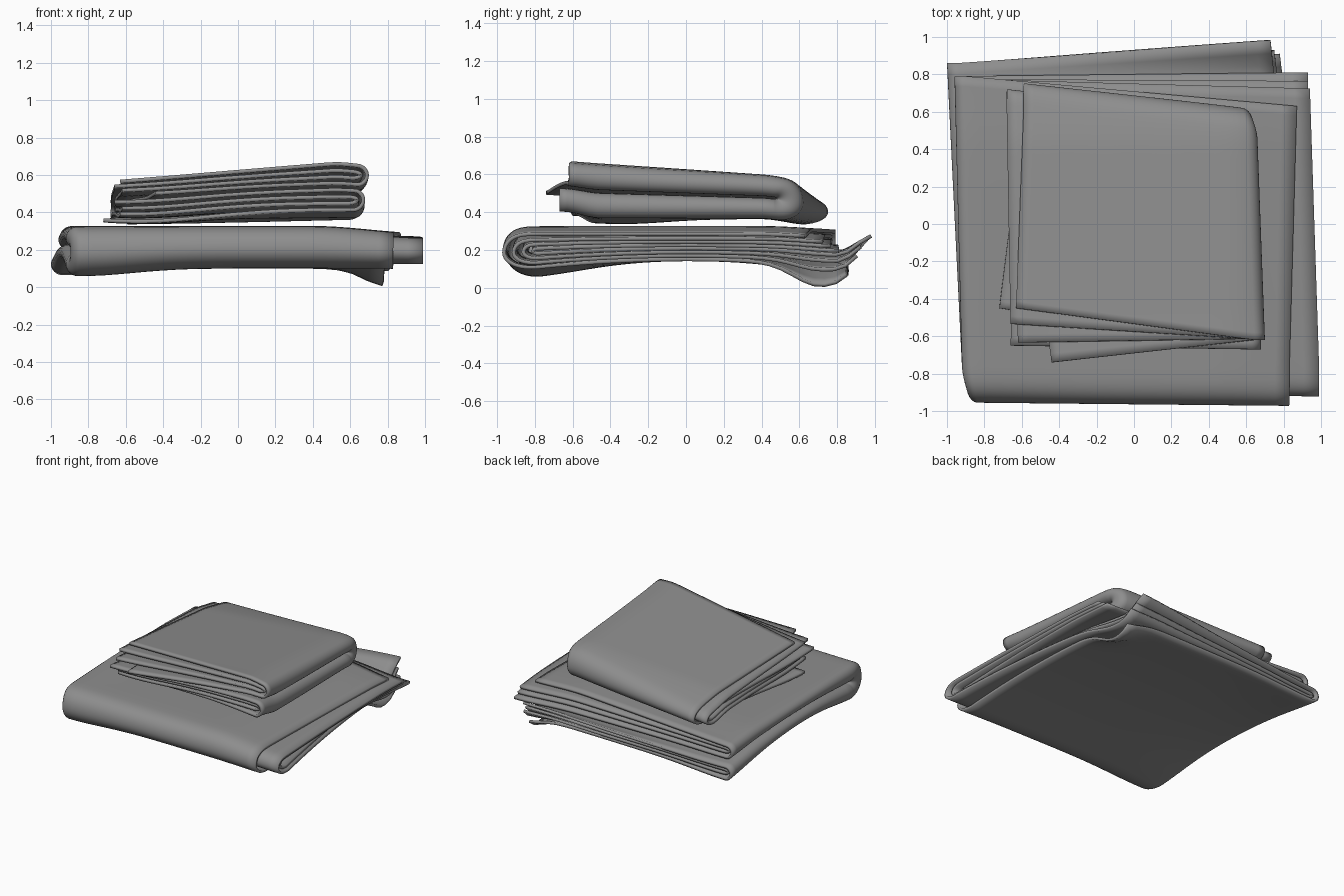
import bpy
import bmesh
from math import pi, sin, cos, exp

cube = bpy.data.objects.get("Cube")
if cube:
    bpy.data.objects.remove(cube, do_unlink=True)

grey = bpy.data.materials.new("grey_cloth")
grey.use_nodes = True
colour = (0.27, 0.27, 0.27, 1)
grey.diffuse_color = colour
grey.node_tree.nodes["Principled BSDF"].inputs["Base Color"].default_value = colour

NS, NT = 56, 80      # steps across the cloth and along the fold


def smooth(a, b, x):
    k = min(max((x - a) / (b - a), 0), 1)
    return k * k * (3 - 2 * k)


def bump(x, y, cx, cy, r):
    return exp(-((x - cx) ** 2 + (y - cy) ** 2) / r ** 2)


# Height maps: underside and top of each folded towel
def large_height(x, y, h):
    low = 0.145 - 0.05 * (y / 0.85) ** 2
    low -= 0.045 * bump(x, y, -0.85, -0.8, 0.4) + 0.03 * bump(x, y, -0.95, 0.85, 0.4)
    high = 0.325 - 0.04 * smooth(0.4, 1, x) - 0.02 * smooth(0.4, 0.9, y)
    droop = 0.14 * bump(x, y, 0.8, 0.7, 0.18) * exp(-7 * h)
    lift = 0.13 * smooth(0.8, 1, y) * (x + 1) / 2
    return low + h * (high - low) + lift - droop


def small_height(x, y, h):
    low = 0.368 - 0.03 * bump(x, y, -0.5, -0.35, 0.35) - 0.03 * smooth(0.4, 0.65, y)
    low += 0.035 * smooth(0.45, 0.65, -y) * smooth(-0.6, 0.3, x)
    high = 0.625 + 0.075 * x - 0.07 * (y + 0.5) - 0.03 * smooth(0.4, 0.75, y)
    high -= 0.03 * smooth(0.5, 0.72, x)
    return low + h * (high - low)


def sheet(name, spec, q_out, q_in, right_ends, back_ends):
    """One sheet folded in half sideways, then folded again around one end."""
    bm = bmesh.new()
    grid = []
    r, turn = spec["radius"], spec["turn"]
    for i in range(NS + 1):
        s = 2 * i / NS - 1                     # outer edge -1, side fold 0, inner edge 1
        side = 0 if s < 0 else 1
        flat = min(max((abs(s) - 0.22) / 0.78, 0), 1)
        a = min(max(s / 0.22, -1), 1) * pi / 2
        q = (q_out + q_in) / 2 + (q_in - q_out) / 2 * sin(a)
        row = []
        for j in range(NT + 1):
            t = 2 * j / NT - 1                 # lower end -1, end fold 0, upper end 1
            arm = 0 if t < 0 else 1
            run = min(max((abs(t) - 0.3) / 0.7, 0), 1)
            left = spec["left"][1] + (spec["left"][arm * 2] - spec["left"][1]) * run
            ends = right_ends[side]
            right = ends[1] + (ends[arm * 2] - ends[1]) * run
            left += (q_out - 0.04) * 0.25
            u = left + 0.05 * (1 - cos(a)) + (right - left - 0.05) * flat
            # End fold and the two arms
            fold, opened = back_ends[arm][0], back_ends[arm][1 + side]
            v_end = fold + (opened - fold) * flat - (q_out - 0.04) * 0.2
            v0 = spec["bend"][0] + spec["bend"][1] * u + r
            b = min(max(t / 0.3, -1), 1) * pi / 2
            bulge = max(cos(b), 0) ** (0.6 if b > 0 else 1.0)
            v = v0 - (r - 2 * q * r) * bulge + (v_end - v0) * run
            h = 0.5 + (0.5 - q) * sin(b)
            # Pinched corners where both folds meet
            u += 0.025 * cos(b) * (1 - flat) ** 8
            h += 0.02 * sin(3 * u + 4 * v) * cos(a) * run
            x, y = u * turn, v * turn
            row.append(bm.verts.new((x, y, spec["height"](x, y, h))))
        grid.append(row)
    for r0, r1 in zip(grid, grid[1:]):
        for j in range(NT):
            bm.faces.new((r0[j], r1[j], r1[j + 1], r0[j + 1]))
    bmesh.ops.recalc_face_normals(bm, faces=bm.faces)
    mesh = bpy.data.meshes.new(name)
    bm.to_mesh(mesh)
    bm.free()
    mesh.materials.append(grey)
    obj = bpy.data.objects.new(name, mesh)
    bpy.context.collection.objects.link(obj)
    thick = obj.modifiers.new("thickness", "SOLIDIFY")
    thick.thickness = 0.02
    thick.offset = 0
    bpy.ops.object.select_all(action="DESELECT")
    obj.select_set(True)
    bpy.context.view_layer.objects.active = obj
    bpy.ops.object.shade_smooth_by_angle(angle=pi / 4)


# Left and right triples: lower end, end fold, upper end
# Back rows, lower then upper arm: at the side fold, outer half, inner half
large = dict(left=(-0.99, -0.91, -0.95), bend=(-0.97, -0.01), radius=0.2,
             height=large_height, turn=1)
small = dict(left=(-0.67, -0.65, -0.69), bend=(-0.69, -0.11), radius=0.16,
             height=small_height, turn=-1)

sheet("large_towel_outer_layer", large, 0.04, 0.43,
      ((0.77, 0.83, 0.87), (0.73, 0.92, 0.93)),
      ((0.86, 0.85, 0.98), (0.79, 0.63, 0.81)))
sheet("large_towel_inner_layer", large, 0.17, 0.30,
      ((0.78, 0.99, 0.94), (0.75, 0.97, 0.93)),
      ((0.87, 0.93, 0.95), (0.8, 0.75, 0.79)))
sheet("small_towel_outer_layer", small, 0.04, 0.43,
      ((0.72, 0.59, 0.63), (0.66, 0.62, 0.44)),
      ((0.67, 0.45, 0.65), (0.62, 0.45, 0.74)))
sheet("small_towel_inner_layer", small, 0.17, 0.30,
      ((0.63, 0.68, 0.66), (0.62, 0.66, 0.62)),
      ((0.67, 0.62, 0.63), (0.64, 0.56, 0.66)))
